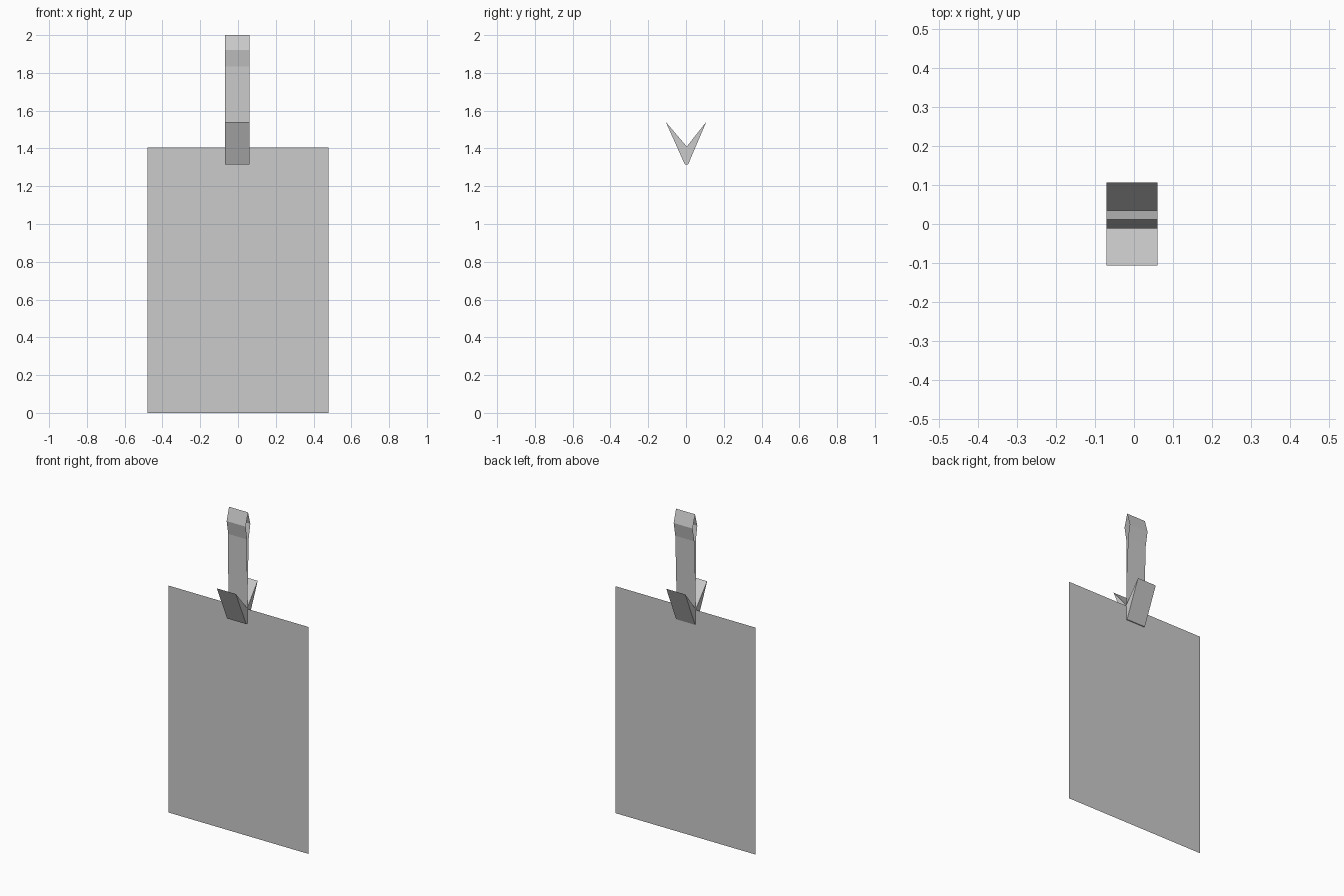
import bpy

if "Cube" in bpy.data.objects:
    bpy.data.objects.remove(bpy.data.objects["Cube"])


def extrude_profile(name, profile, x0, x1, caps):
    """Sweep a closed (y, z) profile along x, with optional end caps."""
    n = len(profile)
    verts = [(x, y, z) for x in (x0, x1) for y, z in profile]
    faces = [(i, (i + 1) % n, n + (i + 1) % n, n + i) for i in range(n)]
    if caps:
        faces += [tuple(reversed(range(n))), tuple(range(n, 2 * n))]
    mesh = bpy.data.meshes.new(name)
    mesh.from_pydata(verts, [], faces)
    obj = bpy.data.objects.new(name, mesh)
    bpy.context.collection.objects.link(obj)
    return obj


# Paper-thin card
bpy.ops.mesh.primitive_plane_add(size=1)
card = bpy.context.object
card.name = card.data.name = "card"
for v in card.data.vertices:
    v.co = (v.co.x * 0.96, 0.005, (v.co.y + 0.5) * 1.405)

CLIP_X = (-0.07, 0.06)

# V-shaped clip gripping the top edge of the card
clip_profile = [(-0.006, 1.315), (0.011, 1.315), (0.107, 1.54),
                (0.004, 1.41), (-0.107, 1.54)]
extrude_profile("clip", clip_profile, *CLIP_X, caps=True)

# Folded strap: an open-sided loop with a diamond bulge at the top
strap_profile = [(0.005, 1.41), (0.019, 1.835), (0.035, 1.92),
                 (0.012, 2.0), (-0.011, 1.92), (0.004, 1.835)]
extrude_profile("strap", strap_profile, *CLIP_X, caps=False)
